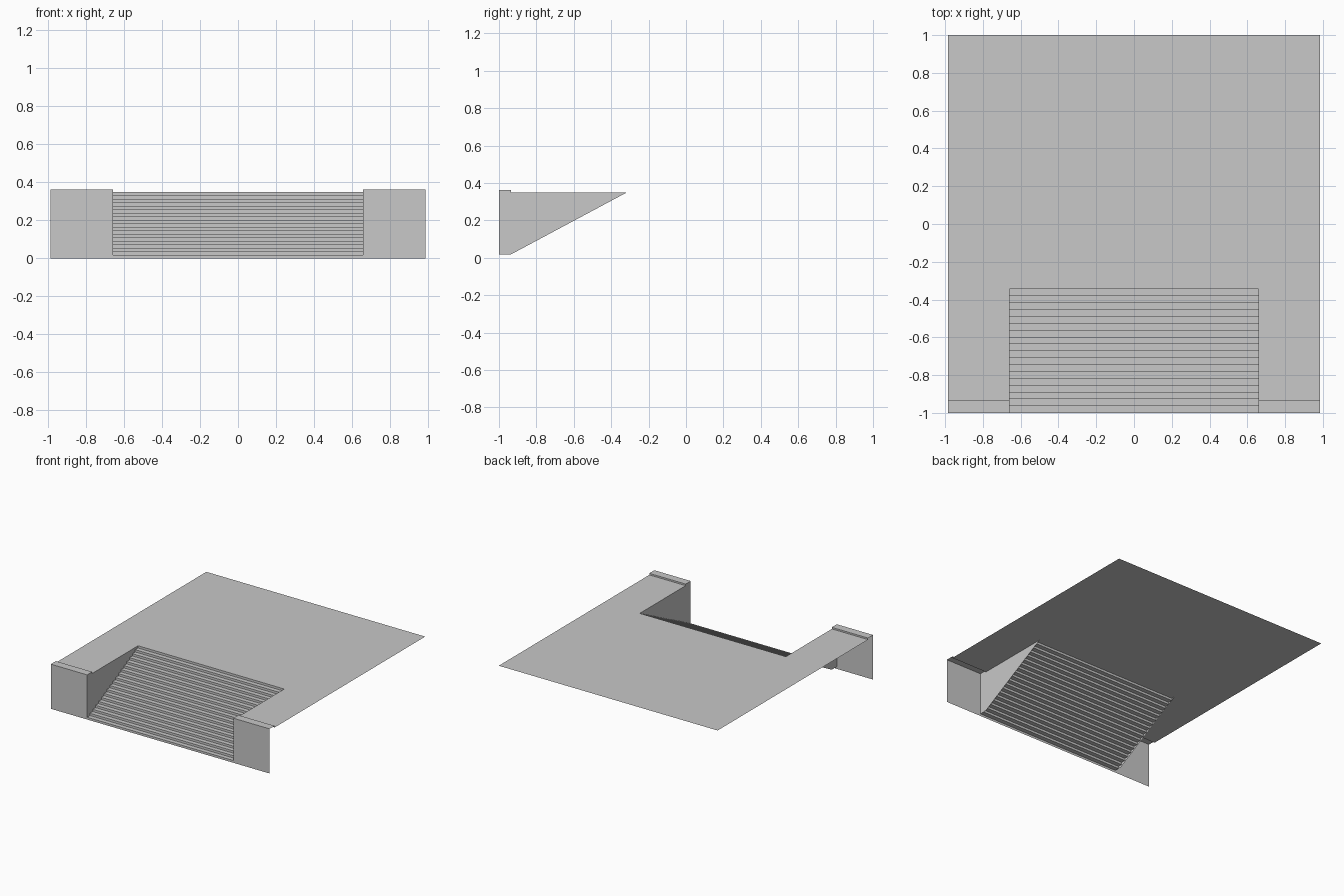
import bpy
import bmesh

cube = bpy.data.objects.get("Cube")
if cube:
    bpy.data.objects.remove(cube, do_unlink=True)

# Main dimensions
HALF_W, HALF_STAIR = 0.985, 0.658
FRONT, BACK, CURB_BACK, STAIR_BACK = -1.0, 1.0, -0.935, -0.345
DECK_Z, CURB_Z = 0.35, 0.363
STEPS = 18
RISE = DECK_Z / (STEPS + 1)
RUN = (STAIR_BACK - FRONT) / STEPS

grey = bpy.data.materials.new("concrete_grey")
grey.use_nodes = True
colour = (0.58, 0.58, 0.58, 1)
grey.diffuse_color = colour
grey.node_tree.nodes["Principled BSDF"].inputs["Base Color"].default_value = colour


def sheet(name, polygons):
    """Make one thin surface object from a list of polygons."""
    bm = bmesh.new()
    for poly in polygons:
        bm.faces.new([bm.verts.new(p) for p in poly])
    bmesh.ops.remove_doubles(bm, verts=bm.verts, dist=0.0001)
    mesh = bpy.data.meshes.new(name)
    bm.to_mesh(mesh)
    bm.free()
    mesh.materials.append(grey)
    obj = bpy.data.objects.new(name, mesh)
    bpy.context.collection.objects.link(obj)
    return obj


def sweep(profile, x0, x1):
    """Strips between x0 and x1 that follow a (y, z) profile."""
    return [[(x0, *a), (x1, *a), (x1, *b), (x0, *b)]
            for a, b in zip(profile, profile[1:])]


# Deck with the stair opening left out
outline = [(-HALF_W, BACK), (-HALF_W, CURB_BACK), (-HALF_STAIR, CURB_BACK),
           (-HALF_STAIR, STAIR_BACK), (HALF_STAIR, STAIR_BACK),
           (HALF_STAIR, CURB_BACK), (HALF_W, CURB_BACK), (HALF_W, BACK)]
sheet("deck", [[(x, y, DECK_Z) for x, y in outline]])

# Flight of steps, riser then tread, ending with a riser to the deck
steps = [(FRONT, 0)]
for i in range(STEPS):
    z = RISE * (i + 1)
    steps += [(FRONT + RUN * i, z), (FRONT + RUN * (i + 1), z)]
steps.append((STAIR_BACK, DECK_Z))
sheet("stairs", sweep(steps, -HALF_STAIR, HALF_STAIR))

# Front walls with curbs, and the sloped cheek walls beside the steps
curb = [(FRONT, 0), (FRONT, CURB_Z), (CURB_BACK, CURB_Z), (CURB_BACK, DECK_Z)]
cheek = [(FRONT, RISE), (CURB_BACK, RISE), (-0.315, DECK_Z),
         (CURB_BACK, DECK_Z), (CURB_BACK, CURB_Z), (FRONT, CURB_Z)]
for side, s in (("left", 1), ("right", -1)):
    x0, x1 = sorted((s * HALF_STAIR, s * HALF_W))
    sheet(side + "_front_wall", sweep(curb, x0, x1))
    sheet(side + "_cheek_wall", [[(s * HALF_STAIR, y, z) for y, z in cheek]])
